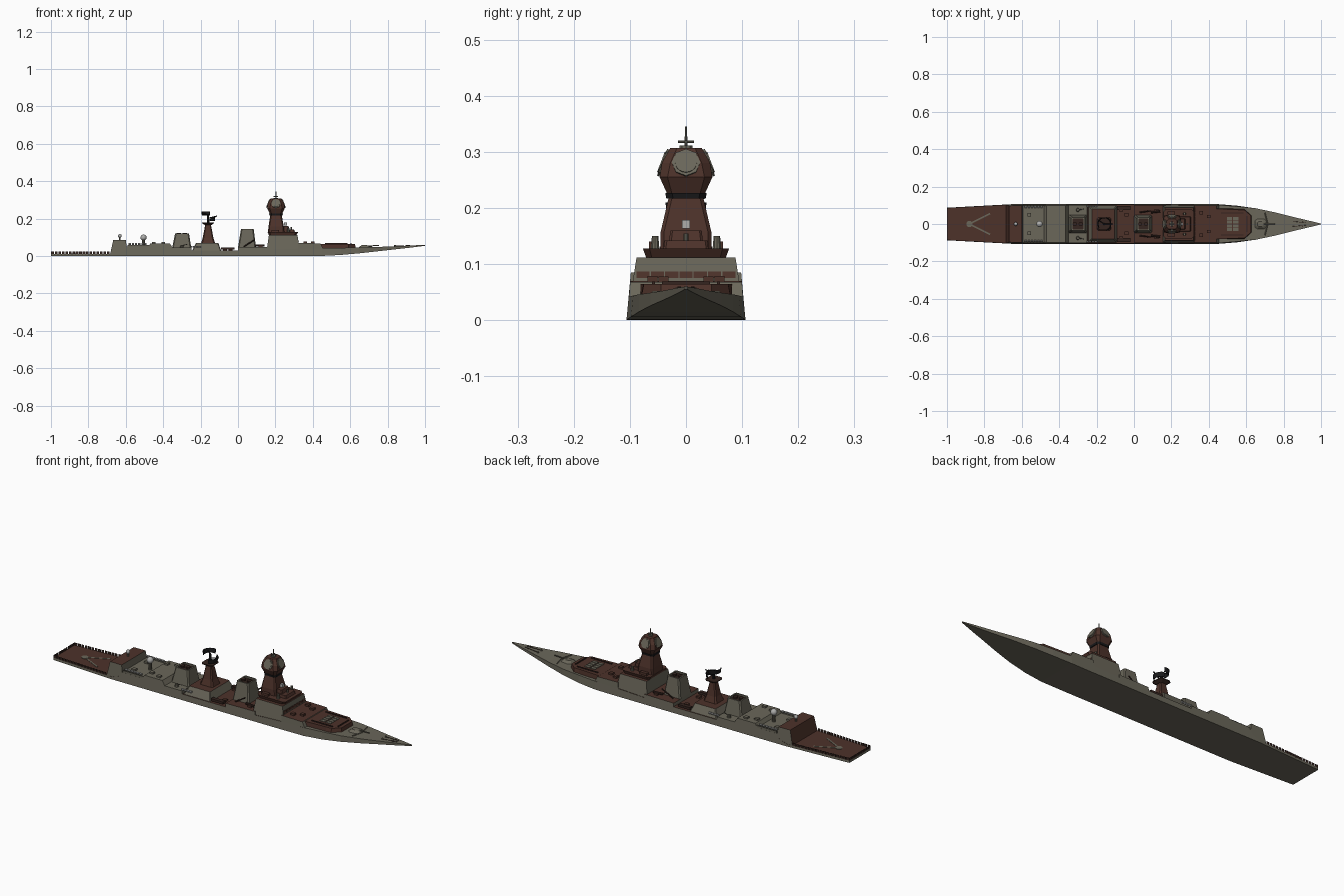
import bpy, bmesh, math
from mathutils import Vector

if "Cube" in bpy.data.objects:
    bpy.data.objects.remove(bpy.data.objects["Cube"])


def material(name, rgb):
    m = bpy.data.materials.new(name)
    m.diffuse_color = (*rgb, 1)
    m.use_nodes = True
    m.node_tree.nodes["Principled BSDF"].inputs["Base Color"].default_value = m.diffuse_color
    return m


GREY = material("hull grey", (.145, .135, .102))
BROWN = material("deck brown", (.075, .032, .023))
DARK = material("dark brown", (.035, .018, .014))
BLACK = material("radar black", (.01, .01, .011))
PALE = material("pale grey", (.42, .42, .41))


def finish(name, bm, mats, rule=None):
    """Turn a bmesh into an object, colouring faces by a rule."""
    bmesh.ops.recalc_face_normals(bm, faces=bm.faces)
    if rule:
        for f in bm.faces:
            f.material_index = rule(f)
    me = bpy.data.meshes.new(name)
    bm.to_mesh(me)
    bm.free()
    ob = bpy.data.objects.new(name, me)
    for m in mats:
        me.materials.append(m)
    bpy.context.collection.objects.link(ob)
    return ob


def skin(name, rings, mats, rule=None):
    """Join equal rings of points and cap both ends."""
    bm = bmesh.new()
    vs = [[bm.verts.new(p) for p in r] for r in rings]
    n = len(vs[0])
    for a, b in zip(vs, vs[1:]):
        for i in range(n):
            j = (i + 1) % n
            bm.faces.new((a[i], a[j], b[j], b[i]))
    bm.faces.new(vs[0])
    bm.faces.new(vs[-1])
    return finish(name, bm, mats, rule)


def top_rule(f):
    return int(f.normal.z > .8)


def loft(name, sections, mats, rule=None):
    """Vertical tower of chamfered rectangles: z, x0, x1, half width, chamfer."""
    rings = []
    for z, a, b, w, c in sections:
        c = max(c, .0004)
        rings.append([(a + c, -w, z), (b - c, -w, z), (b, -w + c, z), (b, w - c, z),
                      (b - c, w, z), (a + c, w, z), (a, w - c, z), (a, -w + c, z)])
    return skin(name, rings, mats, rule)


def box(name, c, s, m):
    x, y, z = c
    r = [[(x + i * s[0] / 2, y + j * s[1] / 2, z + k * s[2] / 2)
          for i, j in ((-1, -1), (1, -1), (1, 1), (-1, 1))] for k in (-1, 1)]
    return skin(name, r, [m])


def rod(name, a, b, r1, m, r2=None, n=10):
    a, b = Vector(a), Vector(b)
    q = (b - a).to_track_quat('Z', 'Y')
    rings = [[p + q @ Vector((r * math.cos(t * math.tau / n), r * math.sin(t * math.tau / n), 0))
              for t in range(n)] for p, r in ((a, r1), (b, r1 if r2 is None else r2))]
    return skin(name, rings, [m])


PLAN = [(-1, .087), (-.65, .106), (.45, .106), (.55, .098), (.65, .084), (.75, .063),
        (.85, .038), (.93, .019), (1, .002)]


def hull_width(x):
    for (a, u), (b, v) in zip(PLAN, PLAN[1:]):
        if x <= b:
            return u + (v - u) * (x - a) / (b - a)
    return .002


def block(name, profile, mats, rule=top_rule, tumble=.09):
    """Side profile (x, z) drawn across the whole beam, sides leaning inward."""
    rings = [[(x, s * (hull_width(x) - tumble * z), z) for x, z in profile] for s in (-1, 1)]
    return skin(name, rings, mats, rule)


# Hull: x, bottom z, deck z
stations = [(-1, 0, .012), (-.65, 0, .012), (-.6, 0, .03), (.1, 0, .03), (.33, 0, .04), (.45, .001, .042),
            (.55, .006, .044), (.65, .015, .046), (.75, .026, .049), (.85, .037, .053),
            (.93, .046, .057), (1, .055, .06)]
hull = []
for x, b, d in stations:
    w = hull_width(x)
    t = max(w - .09 * d, .001) if x < .6 else w
    hull.append([(x, -w, b), (x, w, b), (x, t, d), (x, -t, d)])
skin("hull", hull, [GREY, BROWN],
     lambda f: int(f.normal.z > .8 and f.calc_center_median().x < .45))

# Hangar, stepped deckhouses and bridge, flush with the hull sides
block("hangar", [(-.685, .005), (-.667, .085), (-.6, .085), (-.588, .005)], [GREY, BROWN],
      lambda f: int(f.normal.z > .8 or f.normal.x < -.8))
block("aft_deckhouse", [(-.6, .005), (-.6, .05), (-.48, .05), (-.468, .068), (-.365, .068),
                        (-.35, .045), (-.25, .045), (-.245, .005)], [GREY])
block("mid_deckhouse", [(0, .005), (0, .048), (.17, .05), (.17, .005)], [GREY, BROWN])
block("bridge", [(.15, .005), (.165, .112), (.318, .112), (.335, .005)], [GREY, BROWN], tumble=.16)
block("forward_deckhouse", [(.32, .01), (.32, .07), (.44, .068), (.47, .01)], [GREY, BROWN])
loft("mast_house", [(.028, -.245, -.09, .1, .004), (.07, -.225, -.105, .08, .004)], [GREY, BROWN], top_rule)
for s in (-1, 1):
    # Raised bulwarks beside the aft roof
    box("aft_bulwark", (-.53, s * .0985, .054), (.12, .005, .012), GREY)

# Bridge windows
for i in range(7):
    y = (i - 3) * .0255
    rings = [[(x + d, y + j * .0118, z) for x, z, j in
              ((.3240, .075, -1), (.3240, .075, 1), (.3220, .087, 1), (.3220, .087, -1))] for d in (-.002, .0015)]
    skin("bridge_window", rings, [BROWN])

# Tower with its overhanging platform and faceted radar head
TX = .203
loft("tower_platform", [(.112, .165, .312, .071, .01), (.128, .158, .322, .077, .012)], [BROWN])
loft("tower_step", [(.128, .235, .305, .04, .004), (.142, .235, .3, .038, .004)], [BROWN])
loft("tower_upper_step", [(.142, .235, .275, .03, .004), (.16, .235, .27, .028, .004)], [BROWN])
loft("tower", [(.128, .16, .248, .046, .006), (.158, .163, .245, .045, .006),
               (.222, TX - .03, TX + .03, .03, .006)], [BROWN])
loft("tower_collar", [(.217, TX - .035, TX + .035, .035, .012), (.227, TX - .037, TX + .037, .037, .012)], [BLACK])
loft("radar_head", [(.222, TX - .031, TX + .031, .032, .008), (.255, TX - .047, TX + .047, .047, .014),
                    (.28, TX - .043, TX + .043, .043, .015), (.307, TX - .028, TX + .028, .028, .012)], [BROWN])
for k in range(4):
    a = k * math.pi / 2
    d = Vector((math.cos(a), math.sin(a), 0))
    n = (d + Vector((0, 0, .38))).normalized()
    c = Vector((TX, 0, .28)) + d * .0385
    rod("radar_frame", c, c + n * .0045, .0255, GREY, n=8)
    rod("radar_disc", c, c + n * .0065, .0195, GREY, n=20)
rod("head_mast", (TX, 0, .305), (TX, 0, .345), .0028, GREY, .002)
rod("head_mast_base", (TX, 0, .305), (TX, 0, .311), .012, GREY)
rod("head_crossbar", (TX, -.014, .318), (TX, .014, .318), .0025, GREY)
rod("head_crossbar_long", (TX - .012, 0, .318), (TX + .012, 0, .318), .0025, GREY)
box("tower_sensor", (.254, 0, .171), (.014, .014, .015), PALE)
rod("tower_dome_post", (.285, 0, .142), (.285, 0, .155), .005, GREY)
for s in (-1, 1):
    rod("side_sensor", (.27, s * .055, .128), (.27, s * .055, .15), .008, GREY, .006)
    box("tower_side_box", (.2, s * .058, .134), (.04, .016, .012), BROWN)

# Funnels with dark recessed tops
for name, a, b, z0, z1 in (("aft_funnel", -.352, -.25, .044, .122), ("forward_funnel", .0, .096, .046, .145)):
    loft(name, [(z0, a, b, .048, .006), (z1, a + .016, b - .012, .036, .006),
                (z1, a + .023, b - .019, .029, .004), (z1 - .008, a + .023, b - .019, .029, .004)], [GREY, DARK],
         lambda f: int(f.normal.z > .8 and len(f.verts) > 4))
    for k in (-1, 1):
        rod(name + "_exhaust", ((a + b) / 2 + k * .016, 0, z1 - .01), ((a + b) / 2 + k * .016, 0, z1 + .001), .011, DARK)

# Aft mast and rotating curved antenna
MX = -.16
loft("aft_mast", [(.068, MX - .038, MX + .038, .036, .008), (.1, MX - .028, MX + .028, .026, .006),
                  (.175, MX - .014, MX + .014, .014, .004)], [BROWN])
loft("mast_platform", [(.166, MX - .018, MX + .018, .018, .006), (.176, MX - .032, MX + .032, .033, .01),
                       (.18, MX - .032, MX + .032, .033, .01)], [DARK])
rod("antenna_post", (MX, 0, .178), (MX, 0, .225), .007, BLACK, .005)
for k, (z, r) in enumerate(((.198, .033), (.226, .03))):
    rings = []
    for i in range(9):
        t = math.radians(-70 + i * 17.5) + k * math.pi * .8
        rings.append([(MX + (r + o) * math.cos(t), (r + o) * math.sin(t), z + h)
                      for o, h in ((0, -.01), (.003, -.01), (.006, .012), (.003, .012))])
    skin("curved_antenna", rings, [BLACK])
    t = k * math.pi * .8
    rod("antenna_arm", (MX, 0, z - .005), (MX + r * math.cos(t), r * math.sin(t), z), .003, BLACK)
rod("antenna_boom", (MX, 0, .202), (MX + .048, 0, .214), .003, BLACK)

# Satellite domes
for x, z0, z, r in ((-.632, .084, .108, .010), (-.505, .048, .099, .0165)):
    rod("dome_post", (x, 0, z0), (x, 0, z), r * .5, GREY)
    bm = bmesh.new()
    bmesh.ops.create_uvsphere(bm, u_segments=16, v_segments=10, radius=r)
    bmesh.ops.translate(bm, verts=bm.verts, vec=(x, 0, z))
    for f in bm.faces:
        f.smooth = True
    finish("satellite_dome", bm, [PALE])

# Forward missile block with framed hatches, bow gun and breakwater
skin("missile_block", [[(.43, -.082, z), (.56, -.076 - e, z), (.59, -.075 - e, z), (.625 + e, -.045, z),
                        (.625 + e, .045, z), (.59, .075 + e, z), (.56, .076 + e, z), (.43, .082, z)]
                       for z, e in ((.035, .006), (.065, 0))], [BROWN])
for s in (-1, 1):
    box("block_side_frame", (.525, s * .058, .066), (.12, .006, .006), DARK)
box("block_end_frame", (.605, 0, .066), (.006, .085, .006), DARK)
for i in range(4):
    for j in (-1, 1):
        box("missile_hatch", (.527 + j * .017, (i - 1.5) * .02, .0665), (.028, .016, .003), GREY)
loft("gun_house", [(.044, .645, .712, .03, .012), (.054, .655, .7, .019, .01), (.058, .66, .69, .014, .008)], [GREY])
rod("gun_barrel", (.69, 0, .054), (.755, 0, .057), .0025, GREY)
for s in (-1, 1):
    rod("breakwater", (.715, 0, .05), (.7, s * .06, .049), .003, GREY, n=4)
    rod("bollard", (.9, s * .012, .054), (.9, s * .012, .06), .003, DARK)
    rod("anchor_winch", (.84, s * .014, .052), (.84, s * .014, .058), .005, GREY)
    rod("anchor_chain", (.84, s * .014, .054), (.92, s * .007, .058), .0012, DARK, n=5)
    # Lockers, life rafts and boat gear down each side
    for x, y, z in ((-.45, .06, .07), (-.4, .075, .07), (-.07, .075, .033), (-.04, .05, .033), (.12, .07, .053),
                    (.36, .06, .073), (.4, .04, .072), (-.56, .05, .053)):
        box("deck_locker", (x, s * y, z), (.02, .018, .012), GREY if x < -.3 else BROWN)
    for i in range(6):
        rod("life_raft", (-.585 + i * .017, s * .09, .064), (-.573 + i * .017, s * .09, .064), .005, PALE)
        if i < 4:
            rod("mid_life_raft", (-.255 + i * .015, s * .095, .05), (-.244 + i * .015, s * .095, .05), .005, PALE)
    rod("deck_crane", (.03, s * .062, .05), (.09, s * .07, .088), .0035, DARK)
    rod("torpedo_tube", (.09, s * .062, .057), (.14, s * .068, .057), .006, DARK)
    box("boat", (-.055, s * .085, .04), (.07, .02, .012), DARK)
    # Close-in gun
    rod("side_gun_mount", (-.3, s * .075, .045), (-.3, s * .075, .06), .01, GREY, .007)
    rod("side_gun_barrel", (-.3, s * .075, .057), (-.27, s * .08, .063), .002, GREY)

# Flight deck: approach lines, ring and edge nets
rod("deck_ring", (-.88, 0, .011), (-.88, 0, .0145), .017, GREY, n=20)
for s in (-1, 1):
    a, b = Vector((-.88, 0, .0125)), Vector((-.77, s * .055, .0125))
    n = Vector((-s * .45, .9, 0)).normalized() * .004
    h = Vector((0, 0, .0015))
    skin("deck_line", [[a - n, b - n, b + n, a + n], [p + h for p in (a - n, b - n, b + n, a + n)]], [GREY])
    for i in range(17):
        x = -.99 + i * .0185
        box("safety_net", (x, s * (hull_width(x) - .002), .018), (.014, .002, .013), DARK)
for i in range(9):
    box("stern_net", (-.999, (i - 4) * .0195, .018), (.002, .015, .013), DARK)
